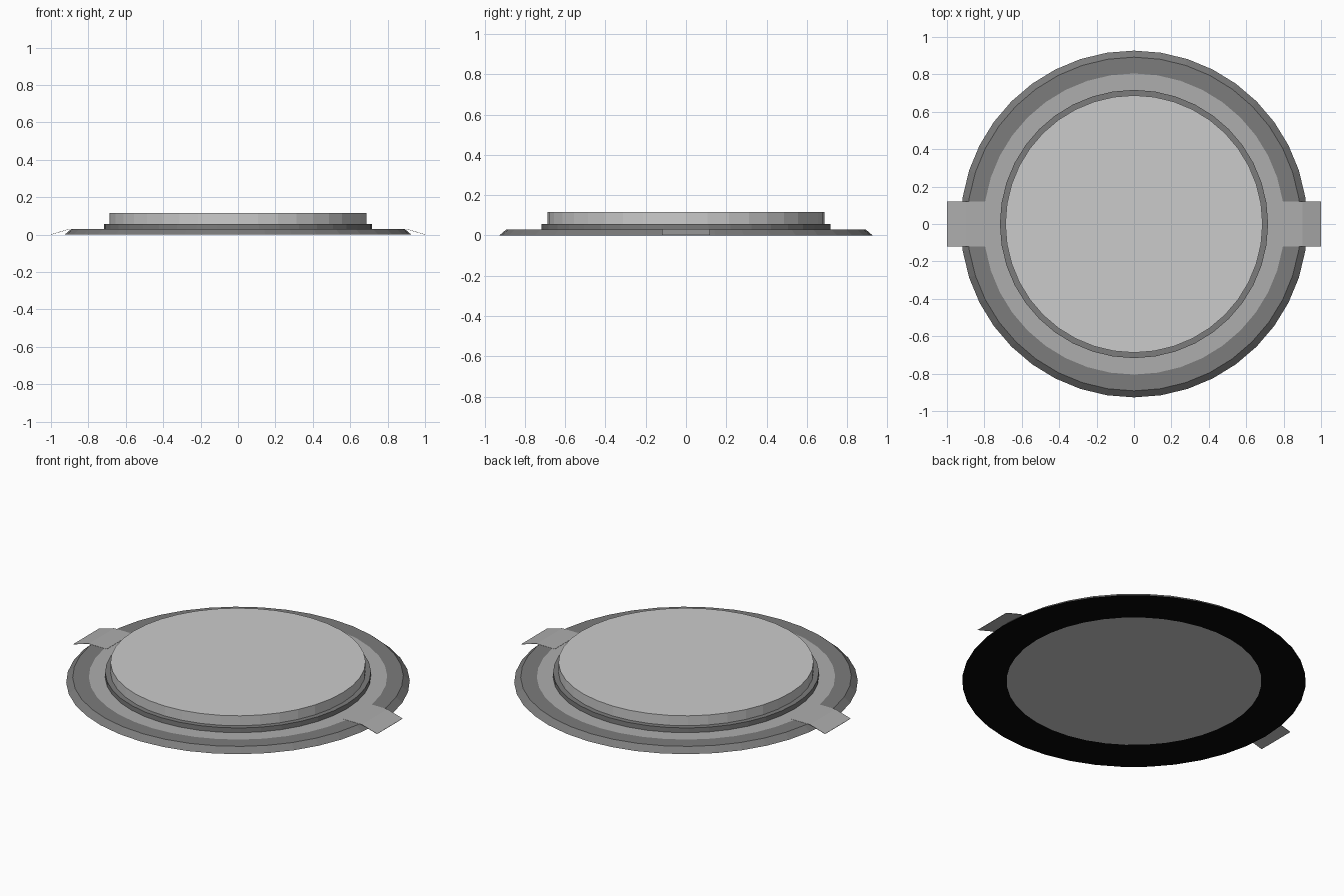
import bpy, bmesh, math

if "Cube" in bpy.data.objects:
    bpy.data.objects.remove(bpy.data.objects["Cube"])

SIDES = 40


def material(name, v):
    m = bpy.data.materials.new(name)
    m.diffuse_color = (v, v, v, 1)
    m.use_nodes = True
    m.node_tree.nodes["Principled BSDF"].inputs["Base Color"].default_value = m.diffuse_color
    return m


disc_grey = material("disc_grey", 0.60)
light_grey = material("light_grey", 0.42)
dark_grey = material("dark_grey", 0.20)
black = material("black", 0.002)


def finish(bm, name, mats):
    mesh = bpy.data.meshes.new(name)
    bm.to_mesh(mesh)
    bm.free()
    for m in mats:
        mesh.materials.append(m)
    obj = bpy.data.objects.new(name, mesh)
    bpy.context.collection.objects.link(obj)
    return obj


def lathe(name, profile, mats, bands, closed=False):
    """Spin (radius, z) points; bands gives the material index of each strip."""
    bm = bmesh.new()
    rings = []
    for r, z in profile:
        rings.append([bm.verts.new((r * math.cos(a), r * math.sin(a), z))
                      for a in (2 * math.pi * i / SIDES for i in range(SIDES))])
    if closed:
        pairs = list(zip(rings, rings[1:] + rings[:1]))
    else:
        pairs = list(zip(rings, rings[1:]))
        bm.faces.new(list(reversed(rings[0])))
        bm.faces.new(rings[-1])
    for (a, b), k in zip(pairs, bands):
        for i in range(SIDES):
            j = (i + 1) % SIDES
            bm.faces.new((a[i], a[j], b[j], b[i])).material_index = k
    bm.normal_update()
    return finish(bm, name, mats)


# Bevelled flange, painted rings and raised step
lathe("flange",
      [(0.688, 0), (0.927, 0), (0.892, 0.03), (0.805, 0.03),
       (0.717, 0.03), (0.717, 0.058), (0.688, 0.058)],
      [dark_grey, light_grey, black], [2, 0, 0, 1, 0, 0], closed=True)

# Central lid disc
lathe("lid_disc", [(0.688, 0), (0.688, 0.117)], [disc_grey], [0])

# Bent side tabs lying on the flange and sloping to the ground
for name, s in (("right_tab", 1), ("left_tab", -1)):
    bm = bmesh.new()
    rows = [[bm.verts.new((s * x, s * y, z)) for y in (-0.12, 0.12)]
            for x, z in ((0.78, 0.031), (0.9, 0.031), (1.0, 0.002))]
    for a, b in zip(rows, rows[1:]):
        bm.faces.new((a[0], b[0], b[1], a[1]))
    tab = finish(bm, name, [light_grey])
    thick = tab.modifiers.new("thickness", "SOLIDIFY")
    thick.thickness = 0.002
    thick.offset = -1
